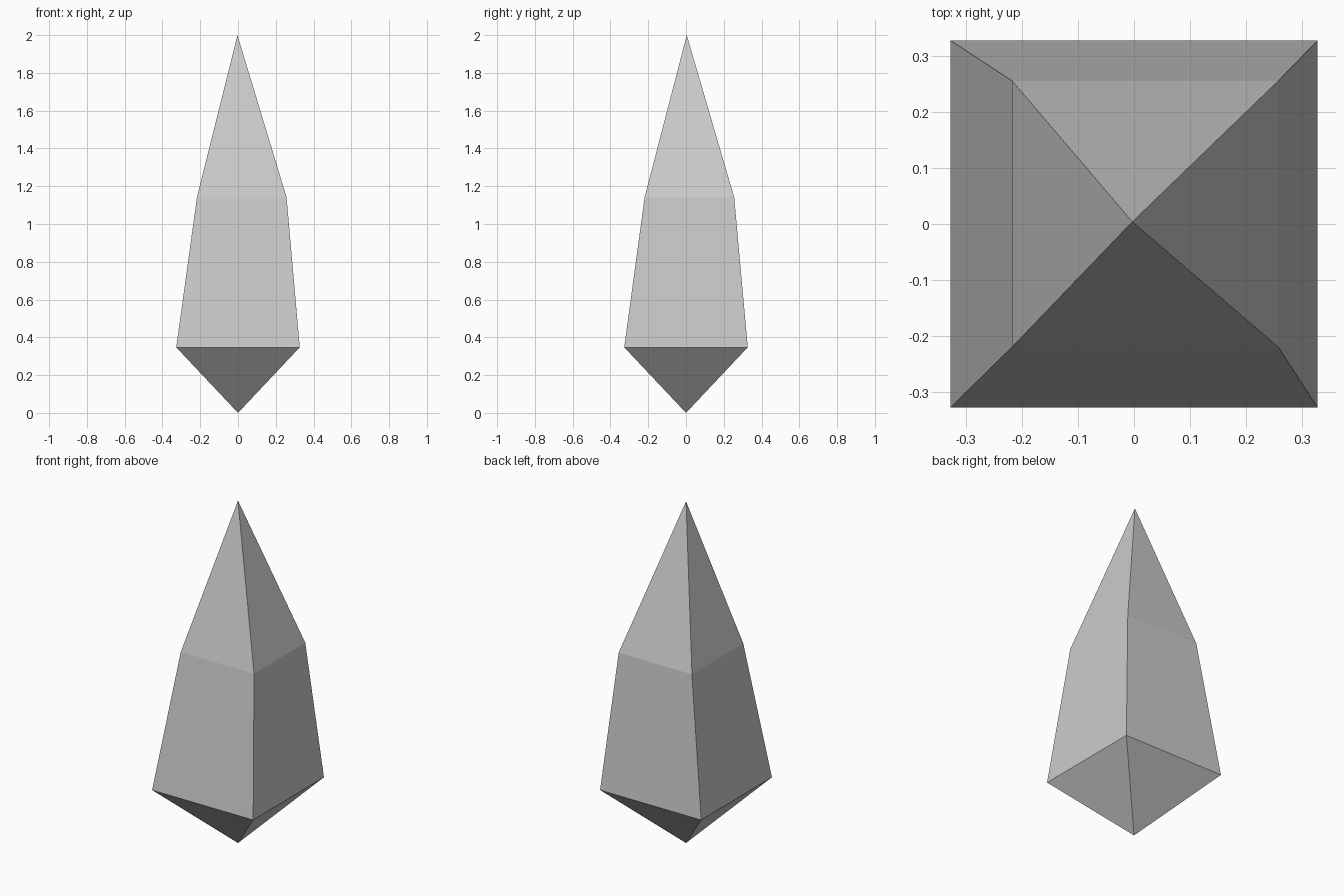
import bpy
import bmesh

if "Cube" in bpy.data.objects:
    bpy.data.objects.remove(bpy.data.objects["Cube"])

# Square cross-sections of the crystal: (height, centre x, centre y, half width)
BASE_RING = (0.347, 0.0, 0.0, 0.327)
SHOULDER_RING = (1.142, 0.02, 0.018, 0.237)
BOTTOM_TIP = (0.0, 0.0, 0.0)
TOP_TIP = (-0.003, 0.004, 2.0)

bm = bmesh.new()


def square_ring(z, cx, cy, half):
    corners = ((-1, -1), (1, -1), (1, 1), (-1, 1))
    return [bm.verts.new((cx + sx * half, cy + sy * half, z)) for sx, sy in corners]


base = square_ring(*BASE_RING)
shoulder = square_ring(*SHOULDER_RING)
bottom = bm.verts.new(BOTTOM_TIP)
top = bm.verts.new(TOP_TIP)

# Each side: lower point, tapering body, upper point
for i in range(4):
    j = (i + 1) % 4
    bm.faces.new((bottom, base[j], base[i]))
    bm.faces.new((base[i], base[j], shoulder[j], shoulder[i]))
    bm.faces.new((shoulder[i], shoulder[j], top))

bmesh.ops.recalc_face_normals(bm, faces=bm.faces)
mesh = bpy.data.meshes.new("crystal")
bm.to_mesh(mesh)
bm.free()
bpy.context.collection.objects.link(bpy.data.objects.new("crystal", mesh))
